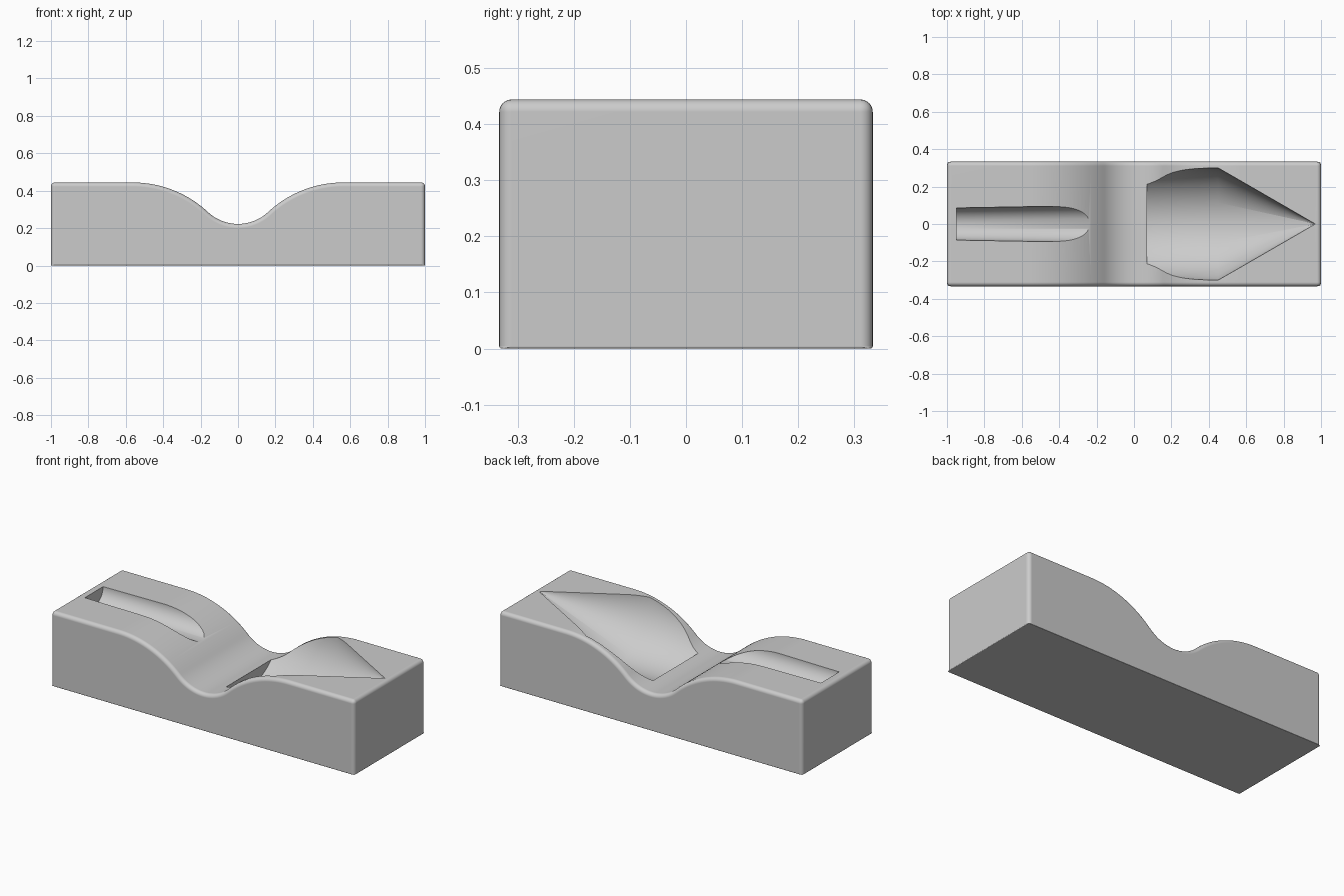
import bpy, bmesh
from math import sin, cos, tau, radians
from mathutils import Vector

cube = bpy.data.objects.get("Cube")
if cube:
    bpy.data.objects.remove(cube, do_unlink=True)

TOP, DEPTH = 0.444, 0.333
VALLEY_R, HILL_R, TURN = 0.235, 0.59, radians(43)

grey = bpy.data.materials.new("light_grey")
grey.use_nodes = True
colour = (0.6, 0.6, 0.6, 1)
grey.diffuse_color = colour
grey.node_tree.nodes["Principled BSDF"].inputs["Base Color"].default_value = colour


def make_object(name, bm):
    bmesh.ops.recalc_face_normals(bm, faces=bm.faces)
    mesh = bpy.data.meshes.new(name)
    bm.to_mesh(mesh)
    bm.free()
    mesh.materials.append(grey)
    obj = bpy.data.objects.new(name, mesh)
    bpy.context.collection.objects.link(obj)
    return obj


def turned_cutter(name, profile, steps=128):
    """Solid of revolution about a lengthwise axis at the top surface."""
    bm = bmesh.new()
    verts = [bm.verts.new((x, 0, r)) for x, r in profile]
    edges = [bm.edges.new(pair) for pair in zip(verts, verts[1:])]
    bmesh.ops.spin(bm, geom=verts + edges, axis=(1, 0, 0), cent=(0, 0, 0),
                   angle=tau, steps=steps, use_merge=True)
    bmesh.ops.remove_doubles(bm, verts=bm.verts, dist=1e-5)
    bmesh.ops.translate(bm, verts=bm.verts, vec=(0, 0, TOP + 0.0005))
    cutter = make_object(name, bm)
    cutter.hide_render = True
    return cutter


# Block outline: two rounded hills meeting in a round valley
hill_x = (VALLEY_R + HILL_R) * sin(TURN)
valley_z = TOP - (VALLEY_R + HILL_R) * (1 - cos(TURN))
half = []
for i in range(0, 15):
    a = TURN * i / 14
    half.append((VALLEY_R * sin(a), valley_z + VALLEY_R * (1 - cos(a))))
for i in range(1, 21):
    a = TURN * (1 - i / 20)
    half.append((hill_x - HILL_R * sin(a), TOP - HILL_R * (1 - cos(a))))
half += [(1, TOP), (1, 0)]
outline = [(-x, z) for x, z in reversed(half[1:])] + half

# Extrude the outline across the block
bm = bmesh.new()
front = bm.faces.new([bm.verts.new((x, -DEPTH, z)) for x, z in outline])
extruded = bmesh.ops.extrude_face_region(bm, geom=[front], use_keep_orig=True)
moved = [g for g in extruded["geom"] if isinstance(g, bmesh.types.BMVert)]
bmesh.ops.translate(bm, verts=moved, vec=Vector((0, 2 * DEPTH, 0)))
bmesh.ops.recalc_face_normals(bm, faces=bm.faces)

# Round the sharp edges, the bottom ones only slightly
weight = bm.edges.layers.float.new("bevel_weight_edge")
for edge in bm.edges:
    if edge.calc_face_angle(0) > radians(40):
        on_floor = all(v.co.z < 0.001 for v in edge.verts)
        edge[weight] = 0.18 if on_floor else 1
block = make_object("carved_block", bm)
bevel = block.modifiers.new("rounded_edges", "BEVEL")
bevel.limit_method = "WEIGHT"
bevel.width = 0.022
bevel.segments = 6

# Pointed scoop on one hill, long groove on the other
cutters = [
    turned_cutter("scoop_cutter", [(0.07, 0), (0.07, 0.3), (0.45, 0.3), (0.97, 0)]),
    turned_cutter("groove_cutter", [(-0.95, 0), (-0.95, 0.086), (-0.15, 0.1), (-0.15, 0)]),
]
for cutter in cutters:
    cut = block.modifiers.new(cutter.name, "BOOLEAN")
    cut.operation = "DIFFERENCE"
    cut.solver = "EXACT"
    cut.object = cutter

# Apply the cuts, then smooth the curved surfaces
bpy.ops.object.select_all(action="DESELECT")
block.select_set(True)
bpy.context.view_layer.objects.active = block
for name in [m.name for m in block.modifiers]:
    bpy.ops.object.modifier_apply(modifier=name)
for cutter in cutters:
    bpy.data.objects.remove(cutter, do_unlink=True)
bpy.ops.object.shade_smooth_by_angle(angle=radians(35))
normals = block.modifiers.new("even_shading", "WEIGHTED_NORMAL")
normals.keep_sharp = True
